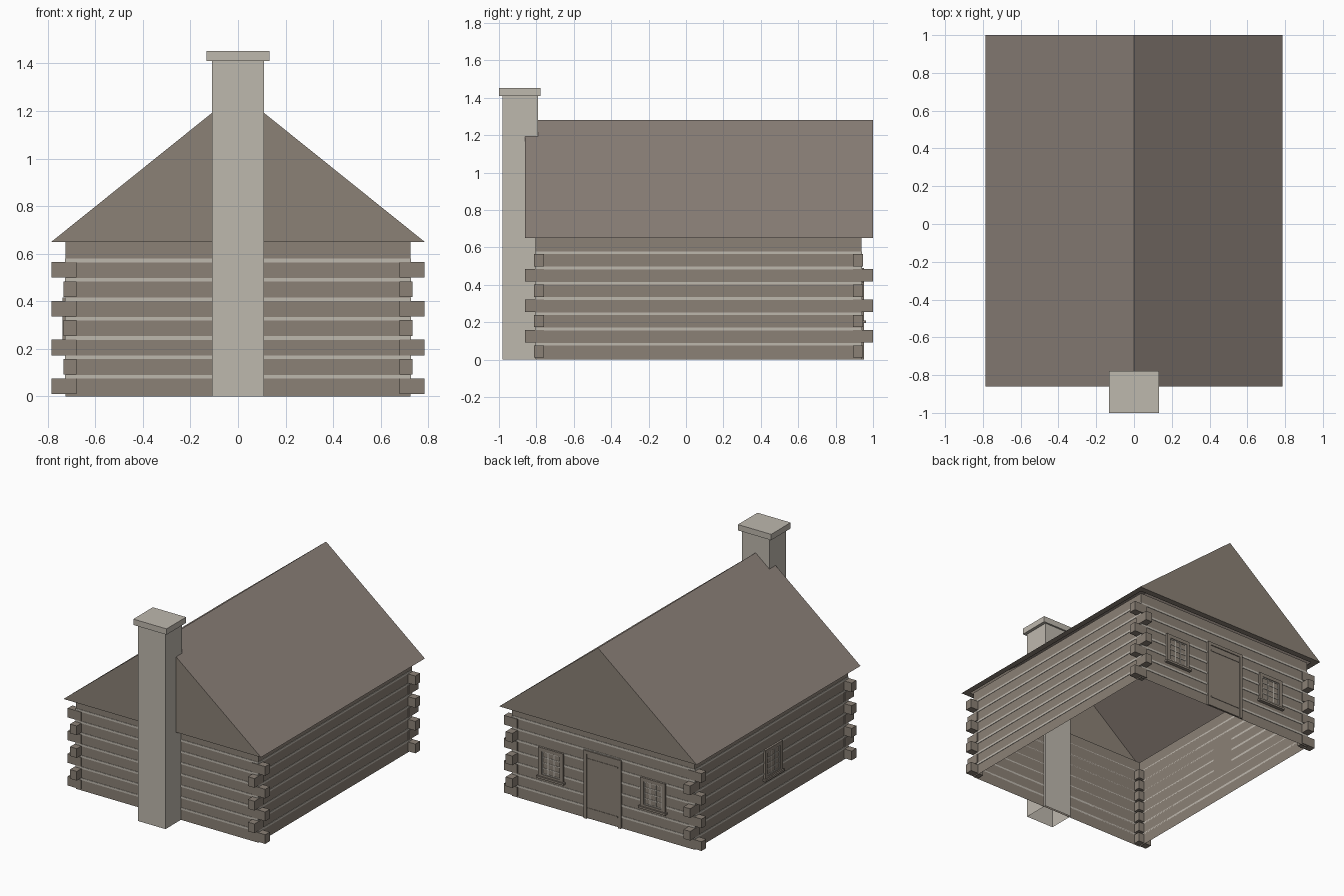
import bpy, bmesh
from mathutils import Matrix, Vector

cube = bpy.data.objects.get("Cube")
if cube:
    bpy.data.objects.remove(cube)


def material(name, rgb):
    lin = [((c / 255 + 0.055) / 1.055) ** 2.4 for c in rgb] + [1]
    m = bpy.data.materials.new(name)
    m.use_nodes = True
    m.diffuse_color = lin
    m.node_tree.nodes["Principled BSDF"].inputs["Base Color"].default_value = lin
    return m


wood = material("weathered wood", (139, 129, 118))
shingle = material("roof brown", (139, 128, 120))
stone = material("pale mortar and stone", (190, 184, 174))


def finish(name, bm, mats, matrix=Matrix()):
    mesh = bpy.data.meshes.new(name)
    bm.to_mesh(mesh)
    bm.free()
    for m in mats:
        mesh.materials.append(m)
    ob = bpy.data.objects.new(name, mesh)
    ob.matrix_world = matrix
    bpy.context.collection.objects.link(ob)
    return ob


def add_box(bm, lo, hi):
    lo, hi = Vector(lo), Vector(hi)
    mat = Matrix.Translation((lo + hi) / 2) @ Matrix.Diagonal((*(hi - lo), 1))
    return bmesh.ops.create_cube(bm, size=1, matrix=mat)["verts"]


def boxes(name, spans, mat, matrix=Matrix()):
    bm = bmesh.new()
    for lo, hi in spans:
        add_box(bm, lo, hi)
    return finish(name, bm, [mat], matrix)


def drop_faces(bm, test):
    doomed = [f for f in bm.faces if test(f)]
    bmesh.ops.delete(bm, geom=doomed, context="FACES")


W, FRONT, BACK, EAVE, RIDGE = 0.725, -0.805, 0.938, 0.65, 1.28

# Hollow wall shell, open above and below
bm = bmesh.new()
add_box(bm, (-W, FRONT, 0), (W, BACK, EAVE))
bm.normal_update()
drop_faces(bm, lambda f: abs(f.normal.z) > 0.5)
finish("wall_shell", bm, [wood])

# Mortar lines between the logs
step = 0.0815
mortar = []
for i in range(7):
    z = 0.075 + i * step
    mortar.append(((-W - 0.003, FRONT, z), (-W, BACK, z + 0.015)))
    mortar.append(((W, FRONT, z), (W + 0.003, BACK, z + 0.015)))
    mortar.append(((-W, FRONT - 0.003, z), (W, FRONT, z + 0.015)))
    mortar.append(((-W, BACK, z), (W, BACK + 0.003, z + 0.015)))
boxes("mortar_lines", mortar, stone)

# Notched log ends, crossing in alternate directions at each corner
ends = []
for i in range(7):
    z0 = 0.01 + i * step
    z1 = z0 + 0.066
    if i % 2 == 0:
        x1, y0, y1 = 0.785, -0.812, 0.945
    else:
        x1, y0, y1 = 0.733, -0.86, 1.0
    ends.append(((0.68, y0, z0), (x1, -0.76, z1)))
    ends.append(((0.68, 0.892, z0), (x1, y1, z1)))
log_ends = boxes("log_ends", ends, wood)
log_ends.modifiers.new("Mirror", "MIRROR")

# Gabled roof with an eave rim underneath
bm = bmesh.new()
half = 0.785
tri = [bm.verts.new(p) for p in ((-half, -0.86, EAVE), (half, -0.86, EAVE), (0, -0.86, RIDGE))]
end = bm.faces.new(tri)
new = bmesh.ops.extrude_face_region(bm, geom=[end], use_keep_orig=True)["geom"]
bmesh.ops.translate(bm, vec=(0, 1.86, 0), verts=[v for v in new if isinstance(v, bmesh.types.BMVert)])
bmesh.ops.recalc_face_normals(bm, faces=bm.faces)
bm.normal_update()
under = [f for f in bm.faces if f.normal.z < -0.5]
bmesh.ops.inset_individual(bm, faces=under, thickness=0.06)
bmesh.ops.delete(bm, geom=under, context="FACES")
for f in bm.faces:
    f.material_index = 1 if f.normal.z > 0.5 else 0
finish("roof", bm, [wood, shingle])

# Chimney shaft, open at the foot, and its cap
bm = bmesh.new()
add_box(bm, (-0.11, -0.98, 0), (0.11, -0.79, 1.412))
bm.normal_update()
drop_faces(bm, lambda f: f.normal.z < -0.5)
finish("chimney", bm, [stone])
boxes("chimney_cap", [((-0.132, -1, 1.41), (0.132, -0.778, 1.452))], stone)


def frame(w, z0, z1, t, depth):
    """Two posts and a head, facing +y."""
    return [((-w, 0, z0), (t - w, depth, z1)), ((w - t, 0, z0), (w, depth, z1)),
            ((t - w, 0, z1 - t), (w - t, depth, z1))]


# Door on the back wall
at_door = Matrix.Translation((0, BACK, 0))
boxes("door_frame", frame(0.148, 0, 0.49, 0.022, 0.014), wood, at_door)
boxes("door_panel", [((-0.126, 0, 0.005), (0.126, 0.008, 0.468))], wood, at_door)
boxes("door_battens", [((-0.12, 0.008, z), (0.12, 0.011, z + 0.01)) for z in (0.07, 0.425)],
      wood, at_door)


def window(name, matrix):
    z0, z1, w = 0.225, 0.39, 0.072
    boxes(name + "_frame", frame(0.098, 0.2, 0.416, 0.026, 0.014), wood, matrix)
    boxes(name + "_sill", [((-0.108, 0, 0.195), (0.108, 0.024, 0.21)),
                           ((-w, 0, 0.21), (w, 0.014, z0))], wood, matrix)
    boxes(name + "_panes", [((-w, 0, z0), (w, 0.006, z1))], wood, matrix)
    # Glazing bars, three panes wide and four high
    bars, b = [], 0.003
    for i in range(4):
        x = -w + b + i * (w - b) * 2 / 3
        bars.append(((x - b, 0.006, z0), (x + b, 0.009, z1)))
    for i in range(5):
        z = z0 + b + i * (z1 - z0 - 2 * b) / 4
        bars.append(((-w, 0.006, z - b), (w, 0.009, z + b)))
    boxes(name + "_bars", bars, stone, matrix)


window("back_left_window", Matrix.Translation((0.41, BACK, 0)))
window("back_right_window", Matrix.Translation((-0.4, BACK, 0)))
quarter_turn = Matrix(((0, -1, 0, 0), (1, 0, 0, 0), (0, 0, 1, 0), (0, 0, 0, 1)))
window("side_window", Matrix.Translation((-W, 0.055, 0)) @ quarter_turn)
